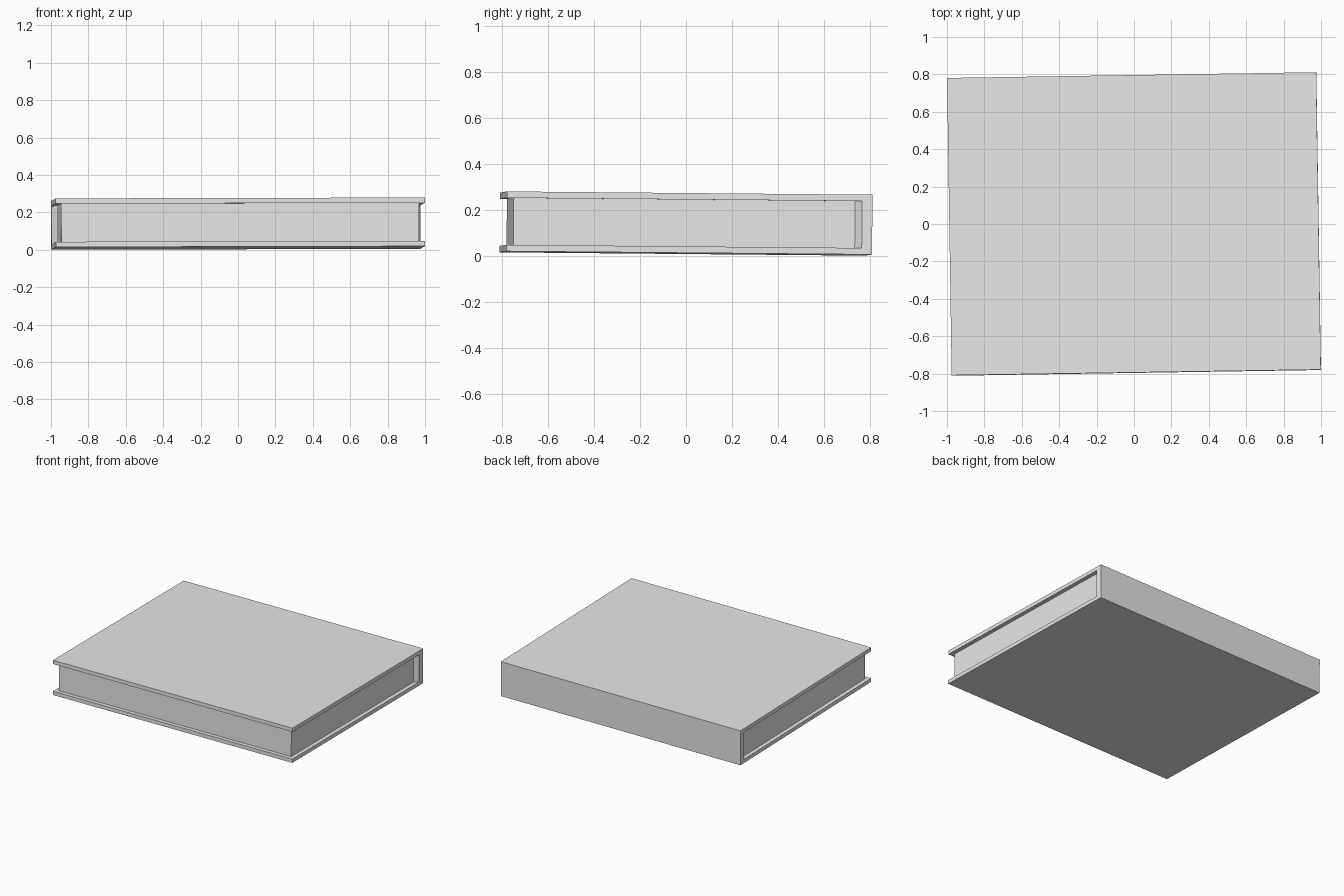
import bpy
import bmesh
from mathutils import Euler, Matrix, Vector

cube = bpy.data.objects.get("Cube")
if cube:
    bpy.data.objects.remove(cube, do_unlink=True)

WIDTH, DEPTH, HEIGHT = 0.987, 0.795, 0.13   # half sizes of the closed book
BOARD = 0.028                               # cover board thickness
SPINE = 0.75                                # inner face of the spine
INSET = 0.03                                # cover overhang past the pages

grey = bpy.data.materials.new("light grey")
grey.use_nodes = True
grey.diffuse_color = (0.8, 0.8, 0.8, 1)
grey.node_tree.nodes["Principled BSDF"].inputs["Base Color"].default_value = (0.8, 0.8, 0.8, 1)

# The book lies very slightly turned and tilted
placement = Matrix.Translation((0, 0, 0.14)) @ Euler((-0.009, -0.0025, 0.0155)).to_matrix().to_4x4()


def prism(name, outline, direction):
    """Extrude a flat outline into a solid."""
    bm = bmesh.new()
    face = bm.faces.new([bm.verts.new(p) for p in outline])
    extruded = bmesh.ops.extrude_face_region(bm, geom=[face])["geom"]
    moved = [v for v in extruded if isinstance(v, bmesh.types.BMVert)]
    bmesh.ops.translate(bm, verts=moved, vec=Vector(direction))
    bmesh.ops.recalc_face_normals(bm, faces=bm.faces[:])
    bm.transform(placement)
    mesh = bpy.data.meshes.new(name)
    bm.to_mesh(mesh)
    bm.free()
    mesh.materials.append(grey)
    obj = bpy.data.objects.new(name, mesh)
    bpy.context.collection.objects.link(obj)
    return obj


# Cover: a U-shaped section with the spine at the back
inner = HEIGHT - BOARD
section = [(-DEPTH, -HEIGHT), (DEPTH, -HEIGHT), (DEPTH, HEIGHT), (-DEPTH, HEIGHT),
           (-DEPTH, inner), (SPINE, inner), (SPINE, -inner), (-DEPTH, -inner)]
prism("cover", [(-WIDTH, y, z) for y, z in section], (2 * WIDTH, 0, 0))

# Pages: inset block that flares out to meet the spine
half = [(WIDTH - INSET, INSET - DEPTH), (WIDTH - INSET, SPINE - INSET), (WIDTH - 0.002, SPINE)]
plan = half + [(-x, y) for x, y in reversed(half)]
prism("pages", [(x, y, -inner) for x, y in plan], (0, 0, 2 * inner))
